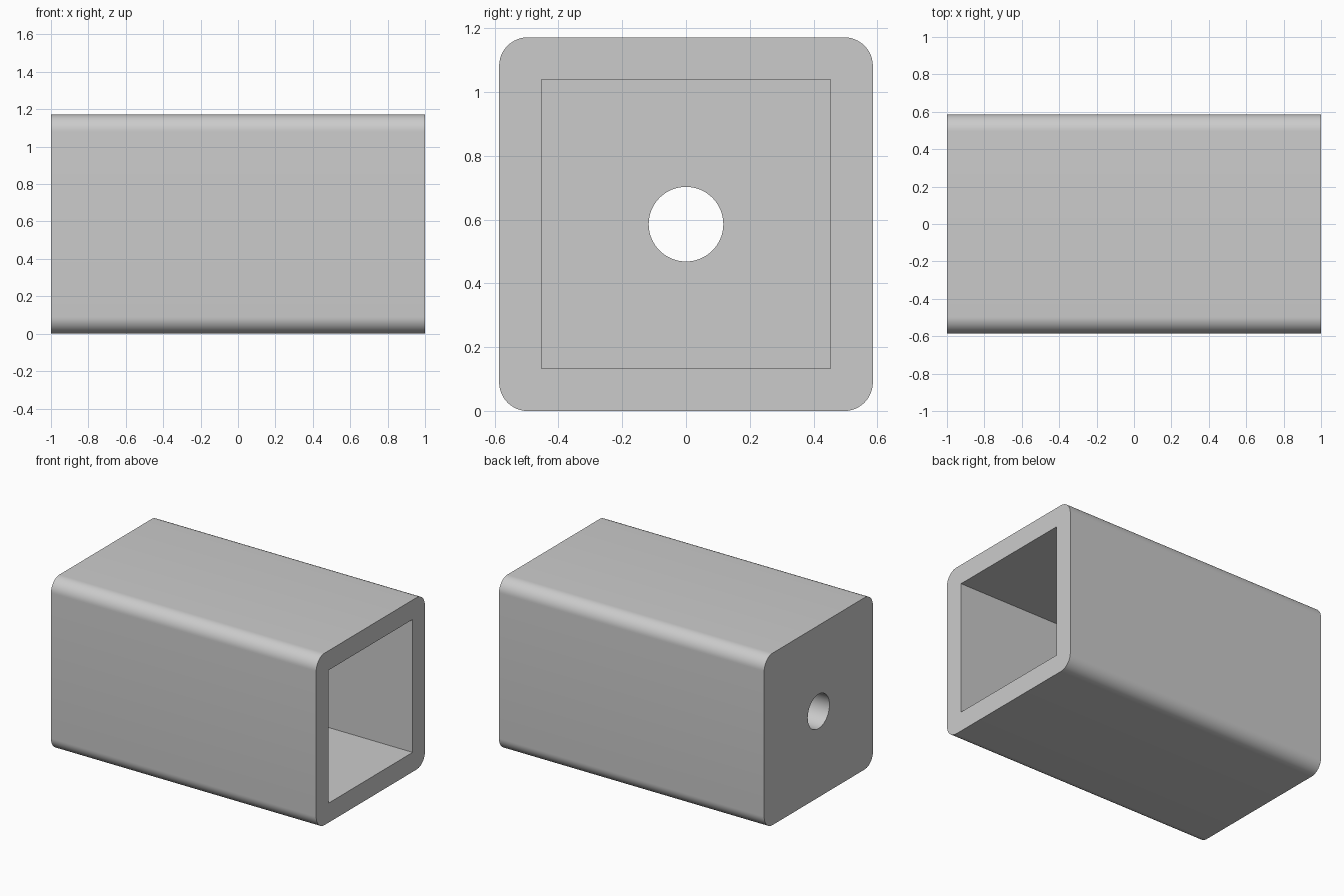
import bpy, bmesh, math
from mathutils import Matrix

LENGTH, WIDTH, RADIUS = 2.0, 1.172, 0.09
CAVITY, END_WALL, HOLE_R = 0.906, 0.3, 0.117
MID = WIDTH / 2

default = bpy.data.objects.get("Cube")
if default:
    bpy.data.objects.remove(default, do_unlink=True)

grey = bpy.data.materials.new("plain grey")
grey.use_nodes = True
grey.diffuse_color = (0.6, 0.6, 0.6, 1)
grey.node_tree.nodes["Principled BSDF"].inputs["Base Color"].default_value = (0.6, 0.6, 0.6, 1)


def add_object(name, bm):
    bmesh.ops.recalc_face_normals(bm, faces=bm.faces)
    mesh = bpy.data.meshes.new(name)
    bm.to_mesh(mesh)
    bm.free()
    mesh.materials.append(grey)
    obj = bpy.data.objects.new(name, mesh)
    bpy.context.collection.objects.link(obj)
    return obj


def box(x0, x1, width):
    """Square bar along x, centred on the body axis."""
    bm = bmesh.new()
    place = Matrix.Translation(((x0 + x1) / 2, 0, MID)) @ Matrix.Diagonal((x1 - x0, width, width, 1))
    bmesh.ops.create_cube(bm, size=1, matrix=place)
    return bm


# Outer body with its four long edges rounded
bm = box(-LENGTH / 2, LENGTH / 2, WIDTH)
long_edges = [e for e in bm.edges if abs(e.verts[0].co.x - e.verts[1].co.x) > 1]
bmesh.ops.bevel(bm, geom=long_edges, offset=RADIUS, segments=12, profile=0.5, affect='EDGES')
body = add_object("square_housing", bm)

# Square cavity, open at the +x end
cavity = add_object("cavity_cutter", box(-LENGTH / 2 + END_WALL, LENGTH / 2 + 0.2, CAVITY))

# Round hole through the closed end
bm = bmesh.new()
bmesh.ops.create_cone(bm, cap_ends=True, segments=64, radius1=HOLE_R, radius2=HOLE_R, depth=1,
                      matrix=Matrix.Translation((-LENGTH / 2, 0, MID)) @ Matrix.Rotation(math.pi / 2, 4, 'Y'))
hole = add_object("hole_cutter", bm)

# Cut both openings, then discard the cutters
bpy.ops.object.select_all(action='DESELECT')
bpy.context.view_layer.objects.active = body
body.select_set(True)
for cutter in (cavity, hole):
    cutter.hide_render = True
    cut = body.modifiers.new(cutter.name, 'BOOLEAN')
    cut.operation = 'DIFFERENCE'
    cut.solver = 'EXACT'
    cut.object = cutter
    bpy.ops.object.modifier_apply(modifier=cut.name)
    bpy.data.objects.remove(cutter, do_unlink=True)

bpy.ops.object.shade_smooth_by_angle(angle=math.radians(30))
